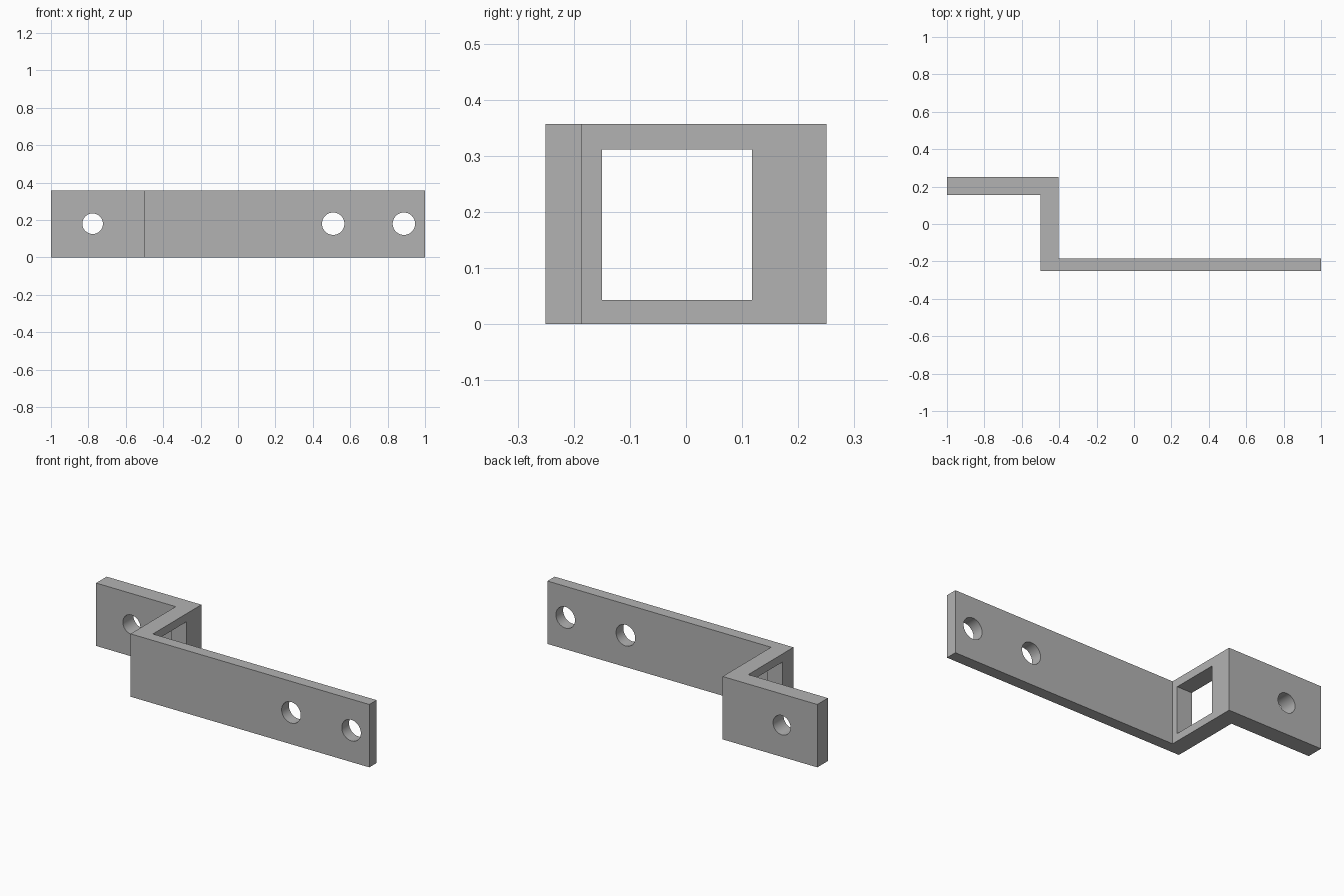
import bpy, bmesh, math
from mathutils import Matrix, Vector

cube = bpy.data.objects.get("Cube")
if cube:
    bpy.data.objects.remove(cube, do_unlink=True)

HEIGHT = 0.357
MID = 0.18

grey = bpy.data.materials.new("plain_grey")
grey.use_nodes = True
colour = (0.45, 0.45, 0.45, 1)
grey.diffuse_color = colour
grey.node_tree.nodes["Principled BSDF"].inputs["Base Color"].default_value = colour


def add_object(name, bm):
    bmesh.ops.recalc_face_normals(bm, faces=bm.faces)
    mesh = bpy.data.meshes.new(name)
    bm.to_mesh(mesh)
    bm.free()
    mesh.materials.append(grey)
    obj = bpy.data.objects.new(name, mesh)
    bpy.context.collection.objects.link(obj)
    return obj


def hole_cutter(x, y, radius):
    bm = bmesh.new()
    turn = Matrix.Translation((x, y, MID)) @ Matrix.Rotation(math.pi / 2, 4, "X")
    bmesh.ops.create_cone(bm, cap_ends=True, segments=48, radius1=radius,
                          radius2=radius, depth=0.3, matrix=turn)
    return add_object("hole_cutter", bm)


def window_cutter():
    bm = bmesh.new()
    place = Matrix.Translation((-0.453, -0.016, 0.177))
    bmesh.ops.create_cube(bm, size=1, matrix=place @ Matrix.Diagonal((0.3, 0.268, 0.268, 1)))
    return add_object("window_cutter", bm)


# Z-shaped bracket, extruded upward from its plan outline
outline = [(-1, 0.25), (-1, 0.155), (-0.5, 0.155), (-0.5, -0.25),
           (1, -0.25), (1, -0.185), (-0.405, -0.185), (-0.405, 0.25)]
bm = bmesh.new()
base = bm.faces.new([bm.verts.new((x, y, 0)) for x, y in outline])
ext = bmesh.ops.extrude_face_region(bm, geom=[base])
top = [v for v in ext["geom"] if isinstance(v, bmesh.types.BMVert)]
bmesh.ops.translate(bm, verts=top, vec=Vector((0, 0, HEIGHT)))
bracket = add_object("offset_bracket", bm)

# Bolt holes in both arms and the square window in the web
cutters = [hole_cutter(-0.777, 0.2, 0.055), hole_cutter(0.509, -0.22, 0.06),
           hole_cutter(0.887, -0.22, 0.06), window_cutter()]

bpy.ops.object.select_all(action="DESELECT")
bracket.select_set(True)
bpy.context.view_layer.objects.active = bracket
for cutter in cutters:
    cutter.hide_render = True
    mod = bracket.modifiers.new("cut", "BOOLEAN")
    mod.operation = "DIFFERENCE"
    mod.solver = "EXACT"
    mod.object = cutter
    bpy.ops.object.modifier_apply(modifier=mod.name)
    bpy.data.objects.remove(cutter, do_unlink=True)

bpy.ops.object.shade_smooth_by_angle(angle=math.radians(30))
